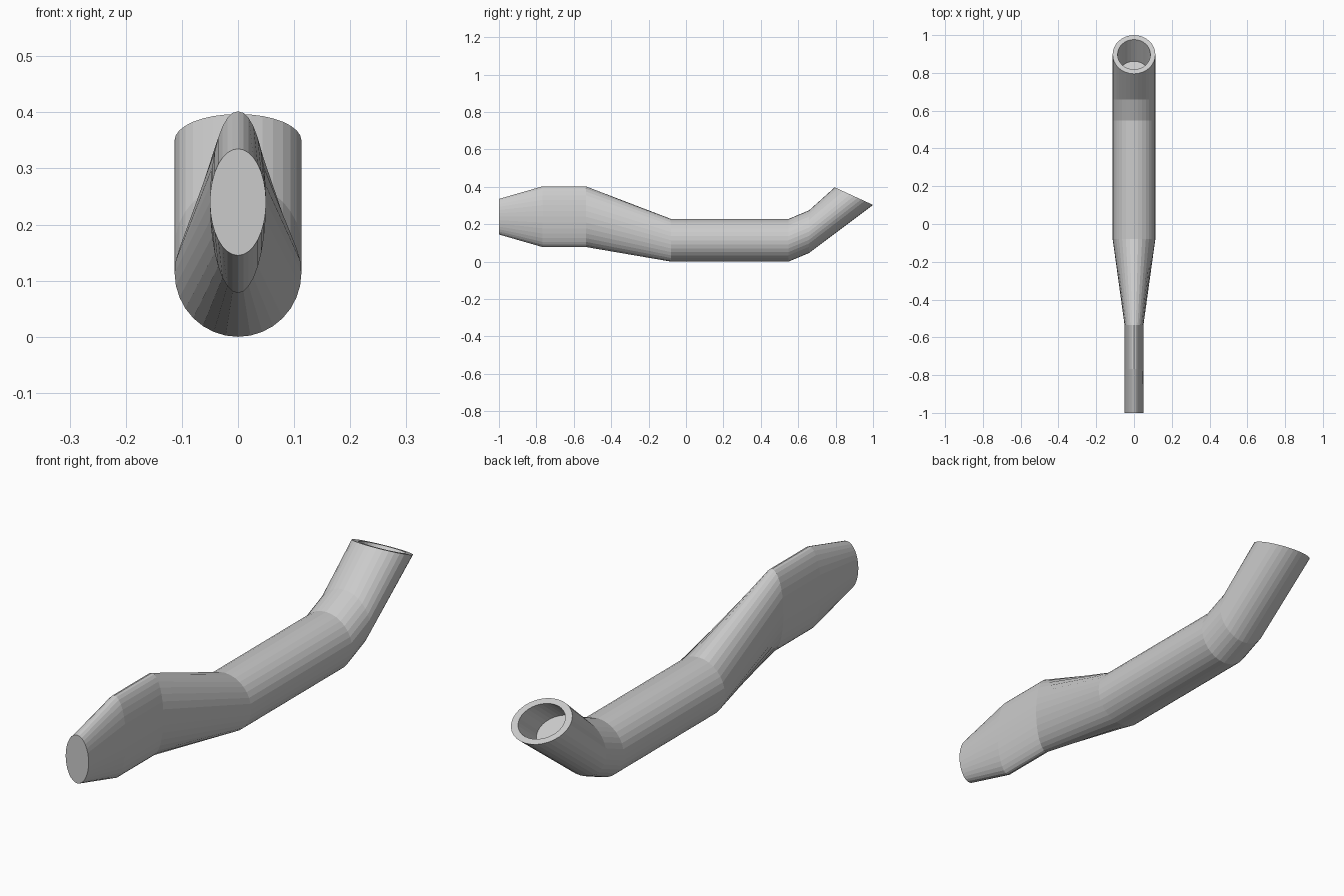
import bpy, bmesh, math
from mathutils import Vector

if "Cube" in bpy.data.objects:
    bpy.data.objects.remove(bpy.data.objects["Cube"])

SIDES = 32

# Each section: (top y, top z), (bottom y, bottom z), half width
sections = [
    ((-1.00, 0.335), (-1.00, 0.145), 0.050),   # mouthpiece tip
    ((-0.768, 0.402), (-0.768, 0.078), 0.050),
    ((-0.535, 0.402), (-0.535, 0.078), 0.050),
    ((-0.08, 0.228), (-0.08, 0.0), 0.113),     # round tube
    ((0.548, 0.228), (0.548, 0.0), 0.113),
    ((0.658, 0.274), (0.658, 0.046), 0.113),   # elbow
    ((0.795, 0.397), (1.00, 0.303), 0.113),    # tilted rim
]

bm = bmesh.new()


def ring(top, bottom, half_width, scale=1.0, shift=(0, 0, 0)):
    top, bottom = Vector((0, *top)), Vector((0, *bottom))
    centre, up = (top + bottom) / 2, (top - bottom) / 2 * scale
    side = Vector((half_width * scale, 0, 0))
    verts = []
    for i in range(SIDES):
        a = 2 * math.pi * i / SIDES
        verts.append(bm.verts.new(centre + Vector(shift) + side * math.cos(a) + up * math.sin(a)))
    return verts


# Outer shell, then the bore opening and its floor
rings = [ring(*s) for s in sections]
rings.append(ring(*sections[-1], scale=0.77))
rings.append(ring(*sections[-1], scale=0.77, shift=(0, -0.115, -0.09)))

for a, b in zip(rings, rings[1:]):
    for i in range(SIDES):
        j = (i + 1) % SIDES
        bm.faces.new((a[i], a[j], b[j], b[i]))

# Closed tip and bore floor
bm.faces.new(rings[0])
bm.faces.new(rings[-1])
bmesh.ops.recalc_face_normals(bm, faces=bm.faces)

mesh = bpy.data.meshes.new("bent_tube")
bm.to_mesh(mesh)
bm.free()
bpy.context.collection.objects.link(bpy.data.objects.new("bent_tube", mesh))
